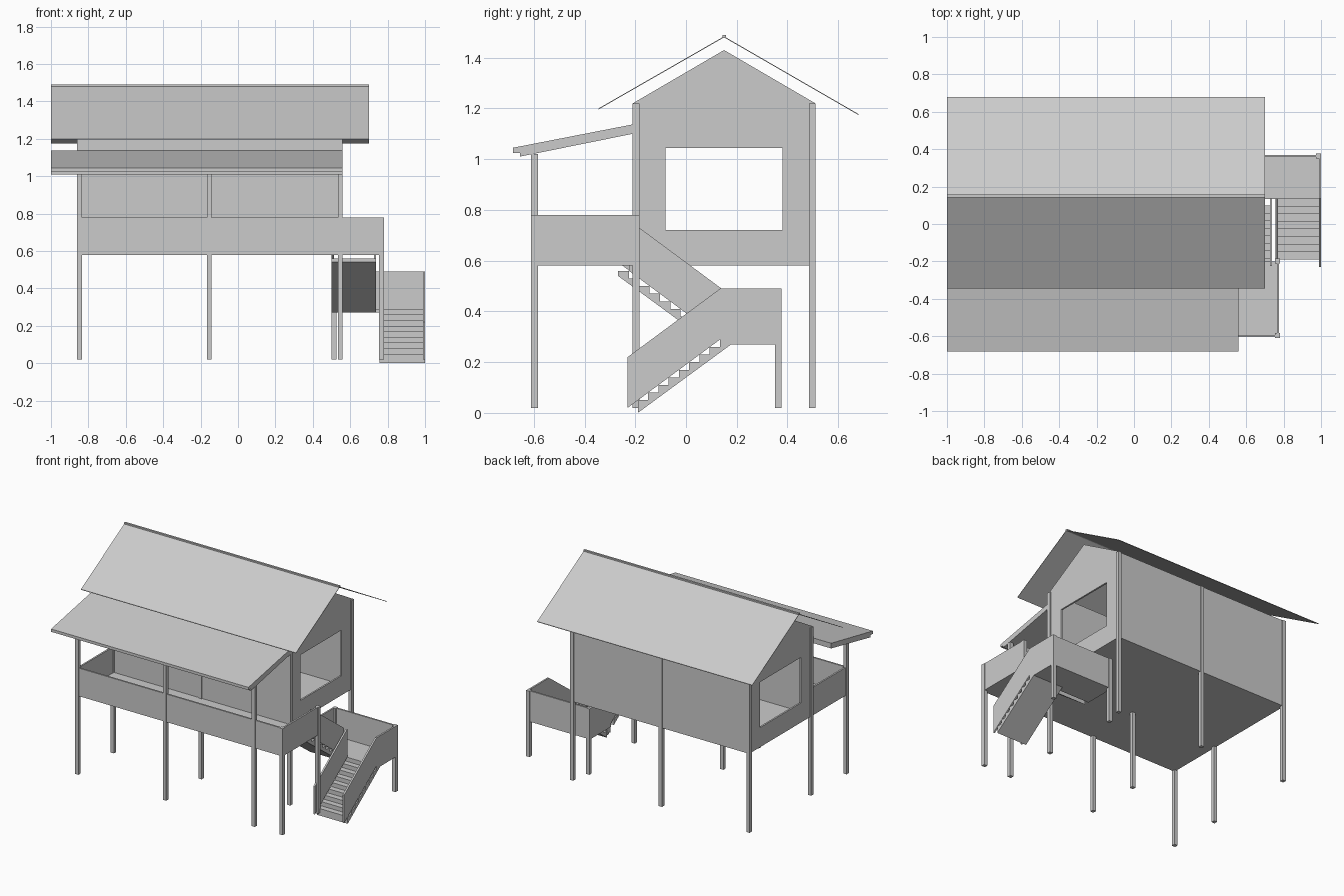
import bpy

if "Cube" in bpy.data.objects:
    bpy.data.objects.remove(bpy.data.objects["Cube"])


def prism(name, prof, x0, x1):
    """Extrude a closed (y, z) outline along x."""
    n = len(prof)
    verts = [(x, y, z) for x in (x0, x1) for y, z in prof]
    faces = [tuple(range(n))[::-1], tuple(range(n, 2 * n))]
    faces += [(i, (i + 1) % n, n + (i + 1) % n, n + i) for i in range(n)]
    area = sum(prof[i][0] * prof[(i + 1) % n][1] - prof[(i + 1) % n][0] * prof[i][1] for i in range(n))
    if area < 0:
        faces = [f[::-1] for f in faces]
    me = bpy.data.meshes.new(name)
    me.from_pydata(verts, [], faces)
    ob = bpy.data.objects.new(name, me)
    bpy.context.collection.objects.link(ob)
    return ob


def box(name, x0, x1, y0, y1, z0, z1):
    return prism(name, [(y0, z0), (y1, z0), (y1, z1), (y0, z1)], x0, x1)


P = 0.026   # post width
T = 0.012   # panel thickness

# Posts: three rows under house and veranda
for x in (-0.86, -0.167, 0.534):
    for row, y, top in (("veranda", -0.61, 1.02), ("front_wall", -0.21, 1.22), ("back_wall", 0.484, 1.22)):
        box(row + "_post", x, x + P, y, y + P, 0.02, top)
for y in (-0.61, -0.21):
    box("landing_post", 0.754, 0.78, y, y + P, 0.02, 0.78)
for x in (0.5, 0.974):
    box("stair_platform_post", x, x + P, 0.35, 0.376, 0.02, 0.49)

# Floors
box("house_floor", -0.85, 0.55, -0.2, 0.5, 0.58, 0.595)
box("veranda_floor", -0.85, 0.775, -0.605, -0.2, 0.58, 0.595)

# Long walls
box("front_wall", -0.85, 0.55, -0.203, -0.203 + T, 0.58, 1.22)
box("back_wall", -0.85, 0.55, 0.503 - T, 0.503, 0.58, 1.22)

# Gable walls with a large window opening
cutter = box("window_cutter", -1.2, 1.2, -0.08, 0.38, 0.72, 1.045)
cutter.hide_render = True
cutter.hide_viewport = True
gable = [(-0.21, 0.58), (0.51, 0.58), (0.51, 1.22), (0.15, 1.43), (-0.21, 1.22)]
for name, x in (("left_gable", -0.851), ("right_gable", 0.551 - T)):
    ob = prism(name, gable, x, x + T)
    mod = ob.modifiers.new("window", 'BOOLEAN')
    mod.operation = 'DIFFERENCE'
    mod.solver = 'EXACT'
    mod.object = cutter

# Main roof: two thin sheets and a ridge cap
t = 0.004
prism("roof_front", [(-0.345, 1.2), (0.15, 1.484), (0.15, 1.484 - t), (-0.345, 1.2 - t)], -1, 0.7)
prism("roof_back", [(0.15, 1.484), (0.68, 1.178), (0.68, 1.178 - t), (0.15, 1.484 - t)], -1, 0.7)
box("roof_ridge", -1, 0.7, 0.143, 0.157, 1.478, 1.49)

# Veranda roof
prism("veranda_roof", [(-0.682, 1.045), (-0.21, 1.137), (-0.21, 1.1), (-0.655, 1.01),
                       (-0.655, 1.025), (-0.682, 1.025)], -1, 0.56)

# Veranda and landing railings
box("veranda_front_rail", -0.85, 0.775, -0.605, -0.605 + T, 0.58, 0.78)
box("veranda_left_rail", -0.851, -0.851 + T, -0.605, -0.2, 0.58, 0.78)
box("landing_right_rail", 0.776 - T, 0.776, -0.605, -0.19, 0.58, 0.78)

# Stair flight outline: nine steps over a sloped underside
N, RUN, RISE = 9, 0.0405, 0.03
steps = [(-0.19, 0.0)]
for i in range(N):
    y, z = -0.19 + RUN * i, 0.02 + RISE * i
    steps += [(y, z), (y, z + RISE)]
steps += [(0.178, 0.29), (0.178, 0.27)]
rail = [(-0.23, 0.02), (0.135, 0.29), (0.135, 0.49), (-0.23, 0.22)]


def turned(prof):
    """Mirror the lower flight to make the upper one."""
    return [(-0.09 - y, z + 0.27) for y, z in prof]


prism("lower_stairs", steps, 0.757, 1.0)
prism("upper_stairs", turned(steps), 0.5, 0.738)
prism("lower_outer_rail", rail, 1.0 - T, 1.0)
prism("lower_inner_rail", rail, 0.757, 0.757 + T)
prism("upper_outer_rail", turned(rail), 0.738 - T, 0.738)
prism("upper_inner_rail", [(0.14, 0.29), (0.14, 0.49), (0.018, 0.58), (-0.25, 0.58)], 0.5, 0.5 + T)

# Stair platform with railings
box("stair_platform", 0.505, 0.995, 0.135, 0.37, 0.27, 0.29)
box("platform_right_rail", 1.0 - T, 1.0, 0.135, 0.37, 0.27, 0.49)
box("platform_left_rail", 0.5, 0.5 + T, 0.135, 0.37, 0.27, 0.49)
box("platform_back_rail", 0.505, 0.995, 0.37 - T, 0.37, 0.27, 0.49)
